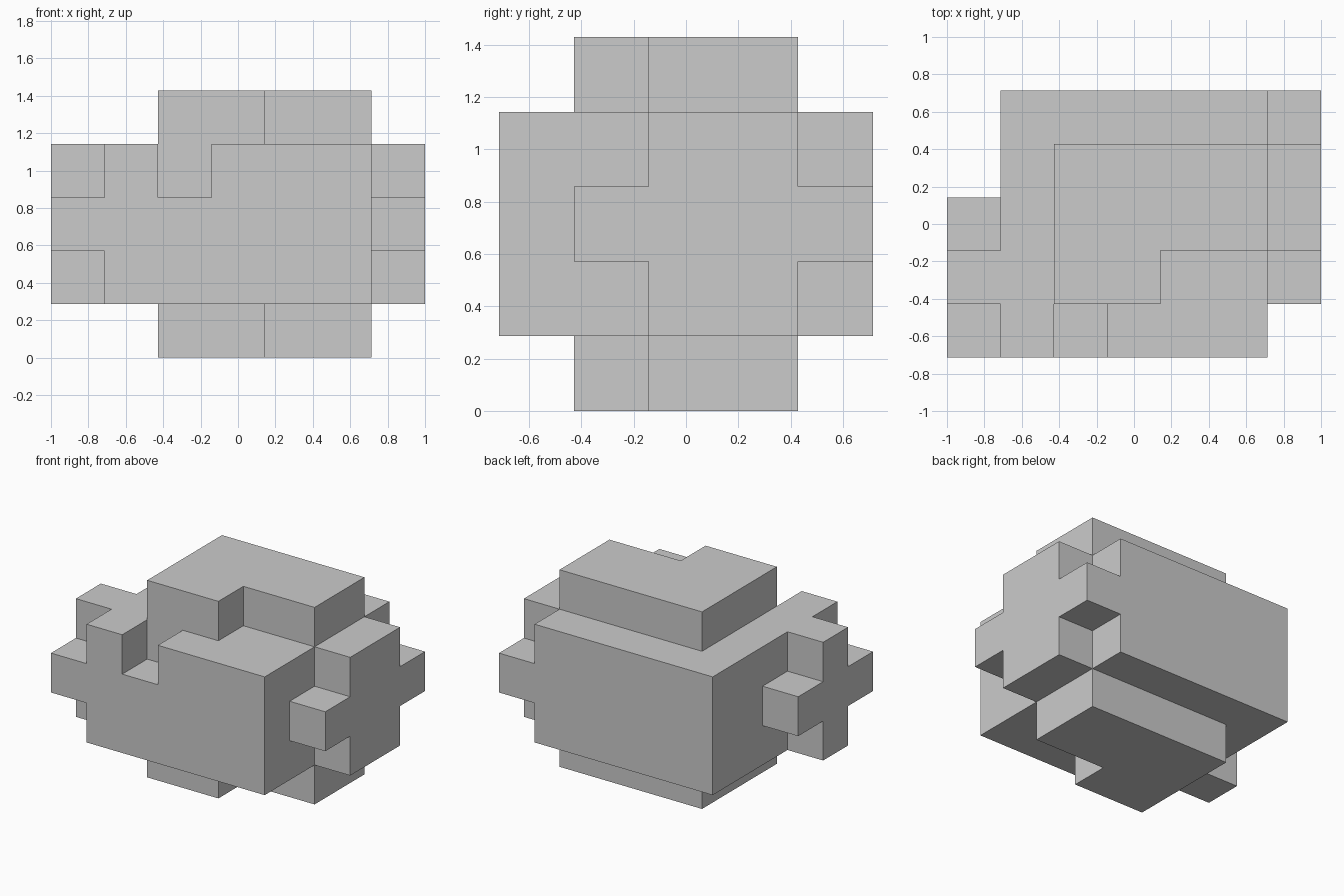
import bpy, bmesh, math
from itertools import product
from mathutils import Vector

if "Cube" in bpy.data.objects:
    bpy.data.objects.remove(bpy.data.objects["Cube"])

S = 2 / 7                               # size of one grid cell
ORIGIN = Vector((-1, -2.5 * S, 0))


def block(x, y, z):
    """Cells in half-open index ranges along x, y and z."""
    return set(product(range(*x), range(*y), range(*z)))


# Main body with a notch in its top front edge
cells = block((1, 6), (0, 5), (1, 4)) - block((2, 3), (0, 1), (3, 4))

# Matching L-shaped slabs on the top and bottom
for z in (0, 4):
    cells |= block((2, 6), (2, 4), (z, z + 1))
    cells |= block((2, 4), (1, 2), (z, z + 1))

# Cross-shaped ends: left, then right
cells |= block((0, 1), (1, 2), (1, 4)) | block((0, 1), (0, 3), (2, 3))
cells |= block((6, 7), (2, 4), (1, 4)) | block((6, 7), (1, 5), (2, 3))

# Outer skin: one square for every exposed cell side
bm = bmesh.new()
for cell in cells:
    for axis, side in product(range(3), (-1, 1)):
        neighbour = list(cell)
        neighbour[axis] += side
        if tuple(neighbour) in cells:
            continue
        n, u, v = Vector(), Vector(), Vector()
        n[axis] = side
        u[(axis + 1) % 3] = 1
        v[(axis + 2) % 3] = side
        mid = Vector(cell) + Vector((0.5, 0.5, 0.5)) + n / 2
        corners = [mid + (a * u + b * v) / 2
                   for a, b in ((-1, -1), (1, -1), (1, 1), (-1, 1))]
        bm.faces.new([bm.verts.new(ORIGIN + c * S) for c in corners])

# Weld and join coplanar squares into large flat faces
bmesh.ops.remove_doubles(bm, verts=bm.verts, dist=0.001)
bmesh.ops.dissolve_limit(bm, angle_limit=math.radians(1),
                         verts=bm.verts, edges=bm.edges)
mesh = bpy.data.meshes.new("interlocking_block")
bm.to_mesh(mesh)
bm.free()
bpy.context.collection.objects.link(
    bpy.data.objects.new("interlocking_block", mesh))
